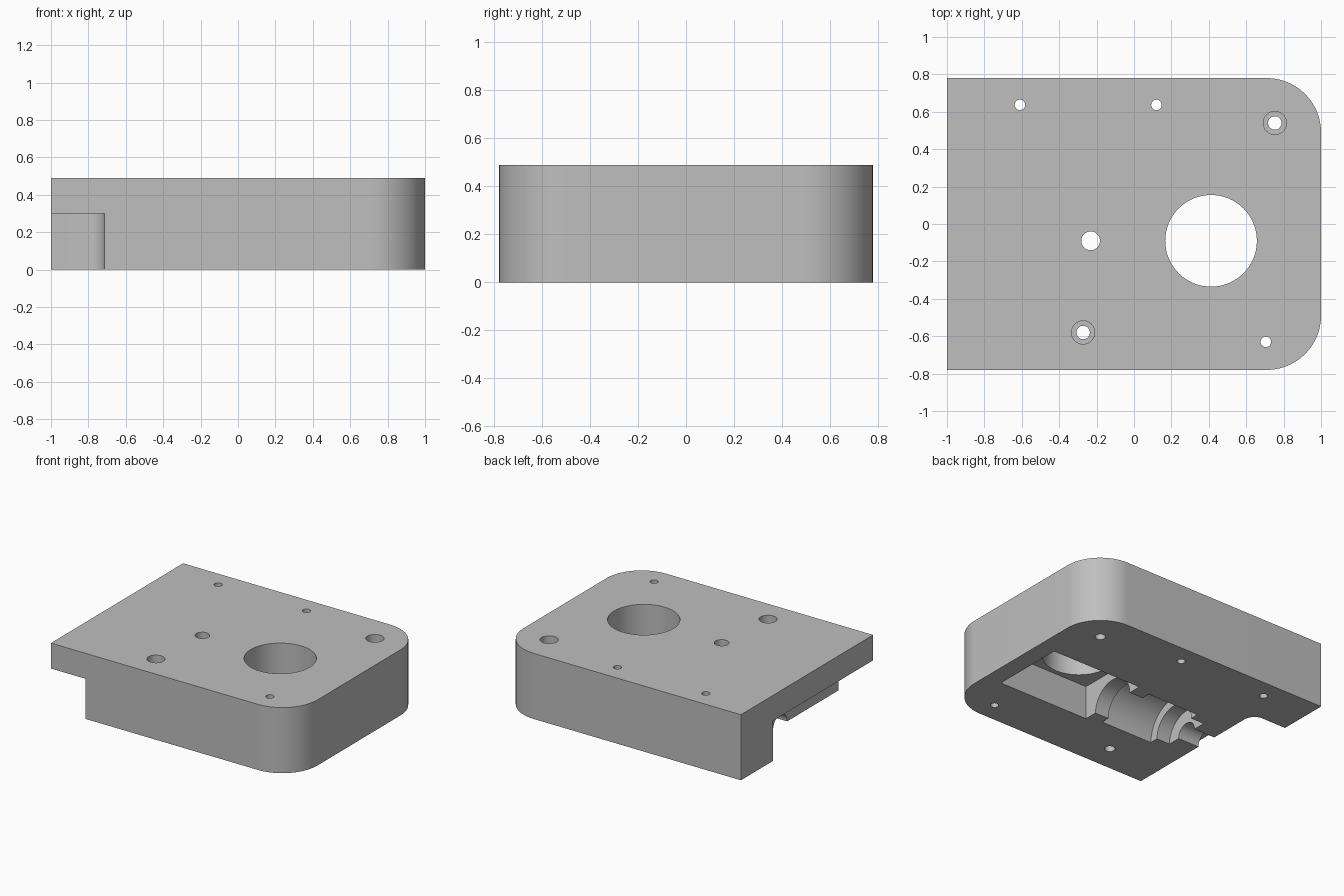
import bpy, bmesh, math
from mathutils import Matrix, Vector

cube = bpy.data.objects.get("Cube")
if cube:
    bpy.data.objects.remove(cube, do_unlink=True)

HEIGHT, HALF_Y, AXIS_Y = 0.49, 0.78, -0.09

grey = bpy.data.materials.new("plain grey")
grey.use_nodes = True
colour = (0.52, 0.52, 0.52, 1)
grey.diffuse_color = colour
grey.node_tree.nodes["Principled BSDF"].inputs["Base Color"].default_value = colour


def to_object(name, bm):
    bmesh.ops.recalc_face_normals(bm, faces=bm.faces)
    mesh = bpy.data.meshes.new(name)
    bm.to_mesh(mesh)
    bm.free()
    mesh.materials.append(grey)
    obj = bpy.data.objects.new(name, mesh)
    bpy.context.collection.objects.link(obj)
    return obj


def arc(cx, cy, radius, start, end, steps=20):
    angles = [math.radians(start + (end - start) * i / steps) for i in range(steps + 1)]
    return [(cx + radius * math.cos(a), cy + radius * math.sin(a)) for a in angles]


def prism(name, outline, z0, z1):
    bm = bmesh.new()
    face = bm.faces.new([bm.verts.new((x, y, z0)) for x, y in outline])
    result = bmesh.ops.extrude_face_region(bm, geom=[face])
    top = [v for v in result["geom"] if isinstance(v, bmesh.types.BMVert)]
    bmesh.ops.translate(bm, verts=top, vec=(0, 0, z1 - z0))
    return to_object(name, bm)


def rod(name, start, end, radius, sides=48):
    start, end = Vector(start), Vector(end)
    axis = end - start
    turn = Vector((0, 0, 1)).rotation_difference(axis).to_matrix().to_4x4()
    bm = bmesh.new()
    bmesh.ops.create_cone(bm, cap_ends=True, segments=sides, radius1=radius, radius2=radius,
                          depth=axis.length, matrix=Matrix.Translation((start + end) / 2) @ turn)
    return to_object(name, bm)


# Block with two rounded corners
r = 0.29
block = prism("housing_block",
              [(-1, -HALF_Y)] + arc(1 - r, -HALF_Y + r, r, -90, 0)
              + arc(1 - r, HALF_Y - r, r, 0, 90) + [(-1, HALF_Y)], 0, HEIGHT)

cutters = []

# Step under the end, with a filleted inner corner
f = 0.085
cutters.append(prism("step_cutter",
                     [(-1.2, -1), (-0.715, -1)] + arc(-0.715 - f, 0.4 - f, f, 0, 90, 12)
                     + [(-1.2, 0.4)], -0.2, 0.3))

# Rectangular pocket in the underside
w = 0.28
cutters.append(prism("pocket_cutter",
                     [(0.114, AXIS_Y - w), (0.865, AXIS_Y - w),
                      (0.865, AXIS_Y + w), (0.114, AXIS_Y + w)], -0.2, 0.25))

# Stepped half-round channel from the pocket to the step
for x0, x1, radius in [(0.2, -0.54, 0.18), (0.0, -0.43, 0.245), (-0.4, -0.85, 0.083)]:
    cutters.append(rod("channel_cutter", (x0, AXIS_Y, 0), (x1, AXIS_Y, 0), radius, 64))

# Large opening and vent into the channel
cutters.append(rod("opening_cutter", (0.412, AXIS_Y, 0.1), (0.412, AXIS_Y, 0.7), 0.245, 64))
cutters.append(rod("vent_cutter", (-0.232, AXIS_Y, 0.1), (-0.232, AXIS_Y, 0.7), 0.05))

# Plain pin holes
for x, y in [(-0.61, 0.637), (0.12, 0.637), (0.705, -0.63)]:
    cutters.append(rod("pin_cutter", (x, y, -0.2), (x, y, 0.7), 0.028, 32))

# Counterbored bolt holes
for x, y in [(0.753, 0.54), (-0.272, -0.58)]:
    cutters.append(rod("bolt_cutter", (x, y, -0.2), (x, y, 0.7), 0.036, 32))
    cutters.append(rod("bolt_head_cutter", (x, y, 0.29), (x, y, 0.7), 0.062, 32))

# Cut everything, then drop the cutters
bpy.ops.object.select_all(action="DESELECT")
bpy.context.view_layer.objects.active = block
block.select_set(True)
for cutter in cutters:
    cutter.hide_render = True
    cut = block.modifiers.new(cutter.name, "BOOLEAN")
    cut.operation = "DIFFERENCE"
    cut.solver = "EXACT"
    cut.object = cutter
    bpy.ops.object.modifier_apply(modifier=cut.name)
    bpy.data.objects.remove(cutter, do_unlink=True)

bpy.ops.object.shade_smooth_by_angle(angle=math.radians(30))
